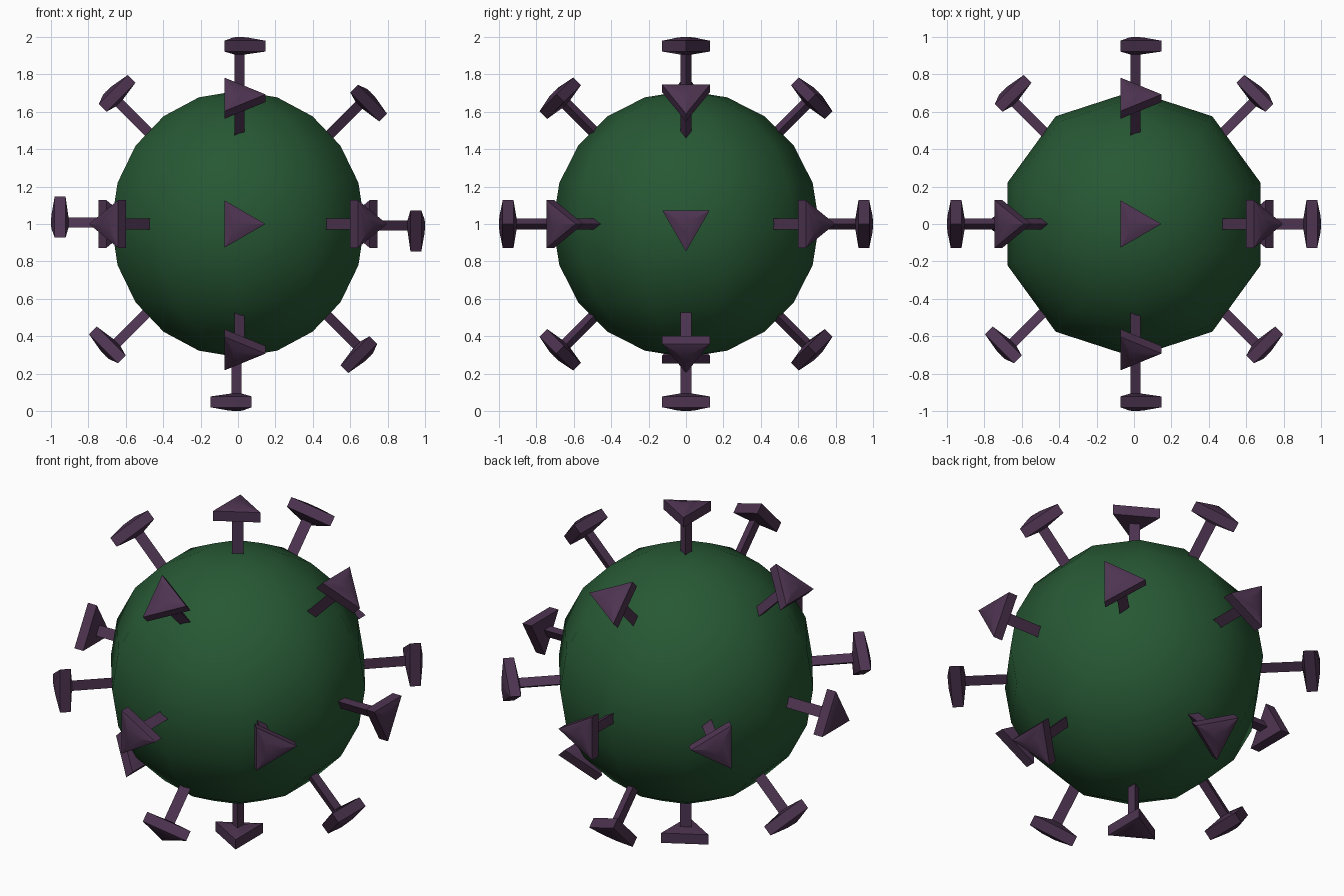
import bpy, bmesh, math
from mathutils import Vector, Matrix

if "Cube" in bpy.data.objects:
    bpy.data.objects.remove(bpy.data.objects["Cube"])

CENTRE = Vector((0, 0, 1))


def material(name, rgb):
    m = bpy.data.materials.new(name)
    m.diffuse_color = (*rgb, 1)
    m.use_nodes = True
    m.node_tree.nodes["Principled BSDF"].inputs["Base Color"].default_value = m.diffuse_color
    return m


def add_object(name, bm, mat, angle):
    bmesh.ops.recalc_face_normals(bm, faces=bm.faces[:])
    me = bpy.data.meshes.new(name)
    bm.to_mesh(me)
    bm.free()
    me.materials.append(mat)
    ob = bpy.data.objects.new(name, me)
    bpy.context.collection.objects.link(ob)
    bpy.ops.object.select_all(action='DESELECT')
    ob.select_set(True)
    bpy.context.view_layer.objects.active = ob
    bpy.ops.object.shade_smooth_by_angle(angle=math.radians(angle))
    return ob


green = material("dark_green", (0.02, 0.098, 0.034))
purple = material("dark_purple", (0.075, 0.034, 0.082))

# Core ball: ten segments, ten rings, smooth shaded
bm = bmesh.new()
bmesh.ops.create_uvsphere(bm, u_segments=10, v_segments=10, radius=0.712,
                          matrix=Matrix.Translation(CENTRE))
add_object("core", bm, green, 60)

# Spike profile (radius, distance from centre): thin stem, then flared head
PROFILE = [(0.035, 0.6), (0.035, 0.906), (0.147, 0.922), (0.147, 0.98), (0.045, 0.998)]


def spike(name, d, tip):
    """Three-sided spike along d, with one corner pointing along tip."""
    z = d.normalized()
    x = (tip - z * tip.dot(z)).normalized()
    y = z.cross(x)
    bm = bmesh.new()
    rings = []
    for r, h in PROFILE:
        ring = []
        for k in range(3):
            a = k * math.tau / 3
            ring.append(bm.verts.new(CENTRE + z * h + (x * math.cos(a) + y * math.sin(a)) * r))
        rings.append(ring)
    for lo, hi in zip(rings, rings[1:]):
        for k in range(3):
            n = (k + 1) % 3
            bm.faces.new((lo[k], lo[n], hi[n], hi[k]))
    apex = bm.verts.new(CENTRE + z)
    for k in range(3):
        bm.faces.new((rings[-1][k], rings[-1][(k + 1) % 3], apex))
    bm.faces.new(rings[0][::-1])
    add_object(name, bm, purple, 30)


# Eighteen spikes: six along the axes, twelve on the diagonals between them
steps = (-1, 0, 1)
count = 0
for i in steps:
    for j in steps:
        for k in steps:
            if abs(i) + abs(j) + abs(k) not in (1, 2):
                continue
            if j == 0:
                tip = Vector((k, 0, -i))
            elif i == 0:
                tip = Vector((1, 0, 0))
            else:
                tip = Vector((0, 1, 0))
            count += 1
            spike(f"spike_{count:02d}", Vector((i, j, k)), tip)
